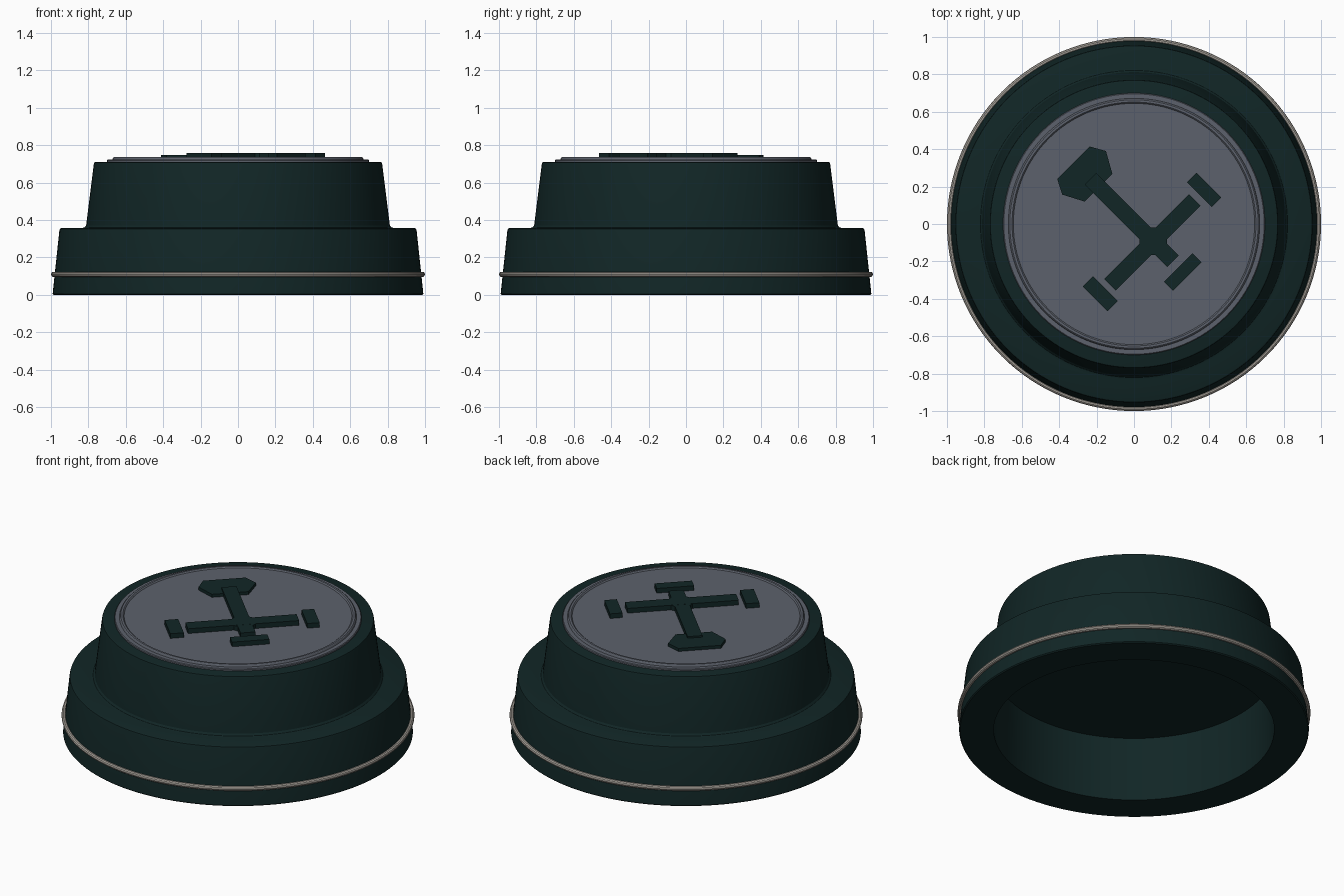
import bpy, bmesh, math

if "Cube" in bpy.data.objects:
    bpy.data.objects.remove(bpy.data.objects["Cube"])


def material(name, rgb):
    m = bpy.data.materials.new(name)
    m.diffuse_color = (*rgb, 1)
    m.use_nodes = True
    m.node_tree.nodes["Principled BSDF"].inputs["Base Color"].default_value = m.diffuse_color
    return m


GREEN = material("dark green", (0.0055, 0.019, 0.019))
GREY = material("slate grey", (0.108, 0.121, 0.149))
METAL = material("warm silver", (0.40, 0.37, 0.33))


def finish(name, bm, mat):
    bmesh.ops.recalc_face_normals(bm, faces=bm.faces)
    me = bpy.data.meshes.new(name)
    bm.to_mesh(me)
    bm.free()
    me.materials.append(mat)
    ob = bpy.data.objects.new(name, me)
    bpy.context.collection.objects.link(ob)
    bpy.ops.object.select_all(action='DESELECT')
    ob.select_set(True)
    bpy.context.view_layer.objects.active = ob
    bpy.ops.object.shade_smooth_by_angle(angle=math.radians(30))
    return ob


def lathe(name, profile, mat, closed=False, steps=128):
    """Spin an (r, z) profile around the z axis."""
    bm = bmesh.new()
    verts = [bm.verts.new((r, 0, z)) for r, z in profile]
    pairs = list(zip(verts, verts[1:]))
    if closed:
        pairs.append((verts[-1], verts[0]))
    edges = [bm.edges.new(p) for p in pairs]
    bmesh.ops.spin(bm, geom=verts + edges, cent=(0, 0, 0), axis=(0, 0, 1),
                   angle=math.tau, steps=steps, use_duplicate=False)
    bmesh.ops.remove_doubles(bm, verts=bm.verts, dist=1e-4)
    return finish(name, bm, mat)


def plate(name, outline, z0, z1, mat, bevel=0.006):
    """Extrude a (u, v) outline; u and v are the two diagonal directions."""
    s = math.sqrt(0.5)
    bm = bmesh.new()
    vs = [bm.verts.new(((u + v) * s, (v - u) * s, z0)) for u, v in outline]
    f = bm.faces.new(vs)
    top = bmesh.ops.extrude_face_region(bm, geom=[f])["geom"]
    for v in top:
        if isinstance(v, bmesh.types.BMVert):
            v.co.z = z1
    upper = [e for e in bm.edges if all(v.co.z == z1 for v in e.verts)]
    bmesh.ops.recalc_face_normals(bm, faces=bm.faces)
    bmesh.ops.bevel(bm, geom=upper, offset=bevel, segments=1, affect='EDGES')
    return finish(name, bm, mat)


def rect(u0, u1, v0, v1):
    return [(u0, v0), (u1, v0), (u1, v1), (u0, v1)]


# stepped hollow body
lathe("stepped_body", [
    (0, 0.40), (0.79, 0.40), (0.795, 0.0), (0.985, 0.0), (0.991, 0.006),
    (0.955, 0.345), (0.952, 0.353), (0.944, 0.357), (0.835, 0.357),
    (0.821, 0.361), (0.812, 0.372), (0.771, 0.70), (0.768, 0.708),
    (0.76, 0.711), (0.0, 0.711)], GREEN)

# thin metal band round the base
band = [(0.986 + 0.014 * math.cos(a * math.tau / 10),
         0.11 + 0.014 * math.sin(a * math.tau / 10)) for a in range(10)]
lathe("metal_band", band, METAL, closed=True)

# top disc with its raised rim
lathe("top_disc", [
    (0, 0.705), (0.70, 0.705), (0.70, 0.719), (0.696, 0.723), (0.672, 0.723),
    (0.668, 0.733), (0.664, 0.736), (0.652, 0.736), (0.648, 0.733),
    (0.645, 0.729), (0.0, 0.729)], GREY)

# raised hammer relief
head = [(-0.461, 0.125), (-0.382, 0.170), (-0.272, 0.108),
        (-0.272, -0.102), (-0.382, -0.160), (-0.461, -0.120)]
plate("hammer_head", head, 0.722, 0.748, GREEN)
plate("hammer_handle", rect(-0.335, 0.288, -0.036, 0.05), 0.722, 0.758, GREEN)
plate("handle_foot", rect(0.331, 0.40, -0.105, 0.11), 0.722, 0.758, GREEN)

# crossing bar with separate end caps
plate("cross_bar", rect(0.095, 0.182, -0.32, 0.32), 0.722, 0.7585, GREEN)
plate("bar_joint", [(0.138 + 0.105, 0.007), (0.138, 0.112),
                    (0.138 - 0.105, 0.007), (0.138, -0.098)],
      0.722, 0.7575, GREEN)
for side, v0, v1 in (("right", 0.358, 0.43), ("left", -0.43, -0.352)):
    plate("bar_cap_" + side, rect(0.042, 0.229, v0, v1), 0.722, 0.758, GREEN)
